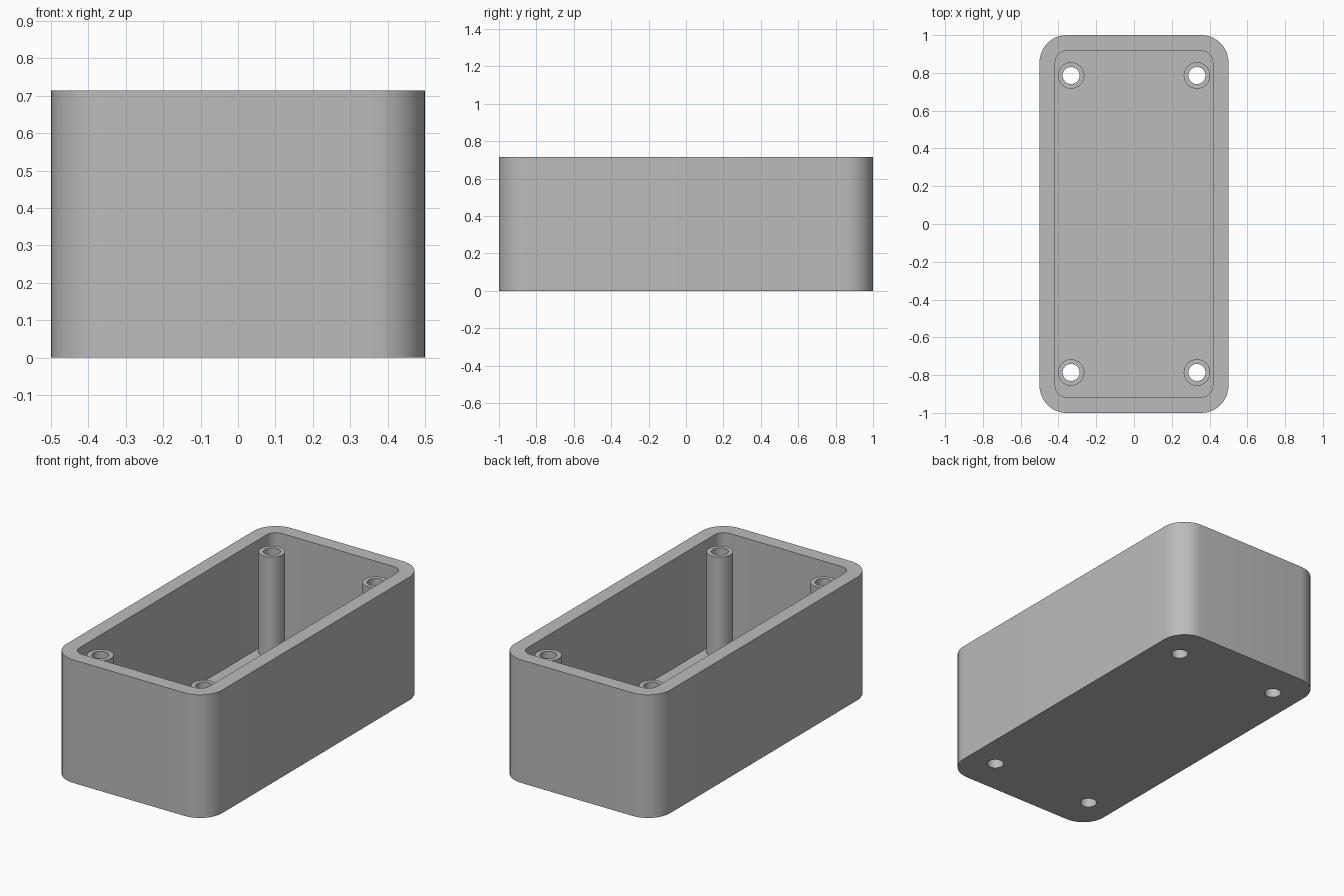
import bpy, bmesh
from math import pi, cos, sin, radians
from mathutils import Vector

cube = bpy.data.objects.get("Cube")
if cube:
    bpy.data.objects.remove(cube, do_unlink=True)

HEIGHT, FLOOR, POST_TOP = 0.714, 0.083, 0.667
HALF_X, HALF_Y, WALL = 0.5, 1.0, 0.083
POST_X, POST_Y, POST_R, HOLE_R = 0.333, 0.786, 0.07, 0.045

grey = bpy.data.materials.new("grey plastic")
grey.use_nodes = True
colour = (0.5, 0.5, 0.5, 1)
grey.diffuse_color = colour
grey.node_tree.nodes["Principled BSDF"].inputs["Base Color"].default_value = colour


def make_object(name, bm):
    bmesh.ops.recalc_face_normals(bm, faces=bm.faces)
    mesh = bpy.data.meshes.new(name)
    bm.to_mesh(mesh)
    bm.free()
    mesh.materials.append(grey)
    obj = bpy.data.objects.new(name, mesh)
    bpy.context.collection.objects.link(obj)
    return obj


def rounded_prism(name, hx, hy, radius, z0, z1, centre=(0, 0), steps=12):
    """Upright prism with a rounded rectangle outline."""
    bm = bmesh.new()
    verts = []
    for quarter, (sx, sy) in enumerate([(1, 1), (-1, 1), (-1, -1), (1, -1)]):
        for i in range(steps + 1):
            a = (quarter + i / steps) * pi / 2
            verts.append(bm.verts.new((centre[0] + sx * (hx - radius) + radius * cos(a),
                                       centre[1] + sy * (hy - radius) + radius * sin(a), z0)))
    bmesh.ops.remove_doubles(bm, verts=verts, dist=1e-5)
    base = bm.faces.new(list(bm.verts))
    top = bmesh.ops.extrude_face_region(bm, geom=[base], use_keep_orig=True)
    moved = [g for g in top["geom"] if isinstance(g, bmesh.types.BMVert)]
    bmesh.ops.translate(bm, verts=moved, vec=(0, 0, z1 - z0))
    return make_object(name, bm)


def cut(target, cutter):
    mod = target.modifiers.new("cut", 'BOOLEAN')
    mod.operation, mod.solver, mod.object = 'DIFFERENCE', 'EXACT', cutter
    bpy.context.view_layer.objects.active = target
    bpy.ops.object.modifier_apply(modifier=mod.name)
    bpy.data.objects.remove(cutter, do_unlink=True)


def tube(name, x, y):
    """Hollow post: a rectangular profile turned about its axis."""
    bm = bmesh.new()
    profile = [(HOLE_R, FLOOR), (HOLE_R, POST_TOP), (POST_R, POST_TOP), (POST_R, FLOOR)]
    pts = [bm.verts.new((x + r, y, z)) for r, z in profile]
    edges = [bm.edges.new((pts[i], pts[(i + 1) % 4])) for i in range(4)]
    bmesh.ops.spin(bm, geom=pts + edges, cent=(x, y, 0), axis=(0, 0, 1),
                   angle=2 * pi, steps=48, use_merge=True)
    bmesh.ops.remove_doubles(bm, verts=bm.verts, dist=1e-5)
    return make_object(name, bm)


# Open box with a rounded cavity
box = rounded_prism("box", HALF_X, HALF_Y, 0.143, 0, HEIGHT)
cut(box, rounded_prism("cavity", HALF_X - WALL, HALF_Y - WALL, 0.06, FLOOR, HEIGHT + 0.1))

# Corner screw posts, with holes running through the floor
parts = [box]
for side, sx in (("left", 1), ("right", -1)):
    for end, sy in (("front", -1), ("back", 1)):
        x, y = sx * POST_X, sy * POST_Y
        cut(box, rounded_prism("drill", HOLE_R, HOLE_R, HOLE_R, -0.1, FLOOR + 0.1, (x, y)))
        parts.append(tube(f"{end}_{side}_post", x, y))

# Smooth round walls, crisp rims
bpy.ops.object.select_all(action='DESELECT')
for obj in parts:
    obj.select_set(True)
bpy.context.view_layer.objects.active = box
bpy.ops.object.shade_smooth_by_angle(angle=radians(30))
